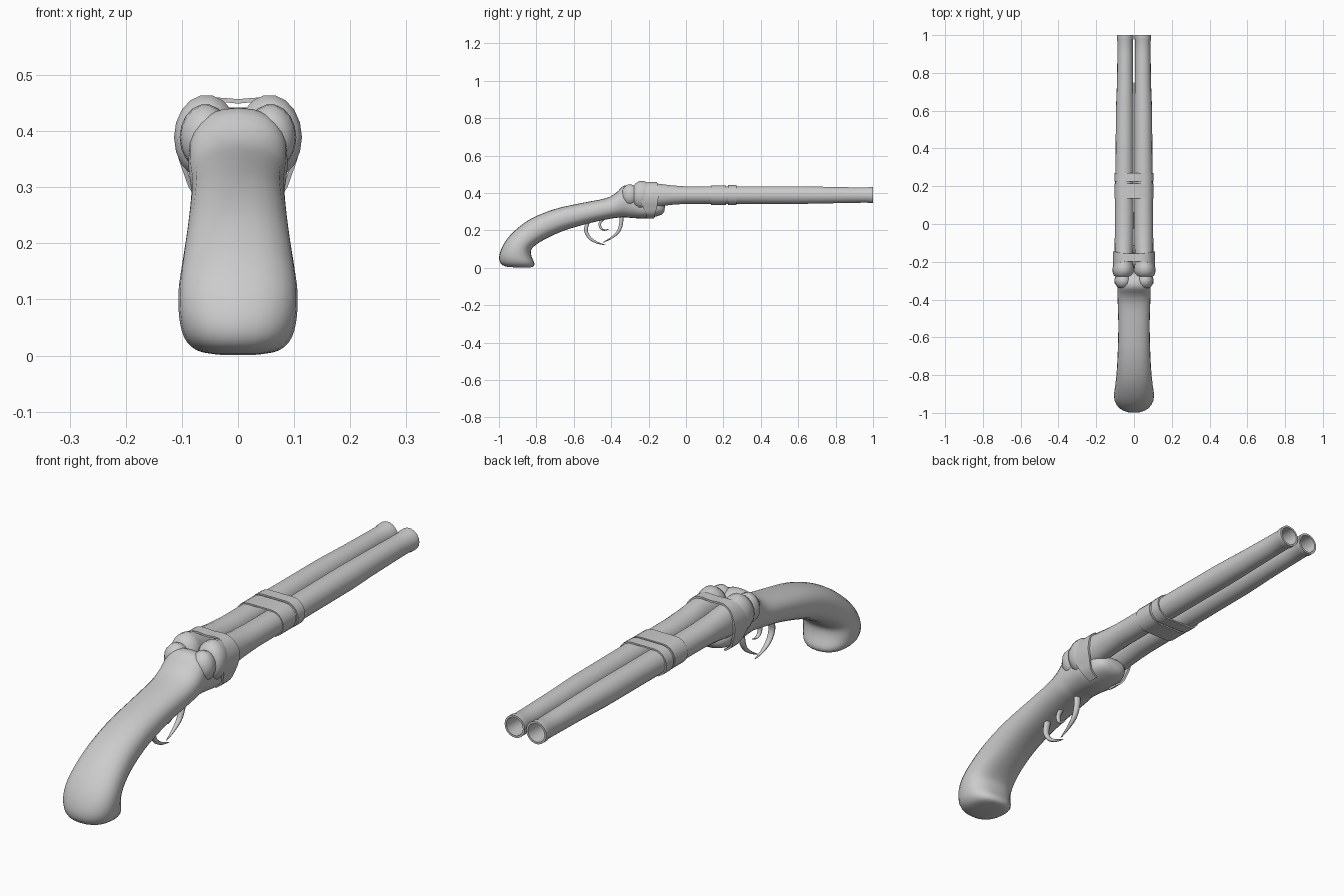
import bpy, bmesh, math
from mathutils import Vector


def loft(name, rings, cap=True, loop=False, angle=40):
    """Skin a list of equal-length point rings."""
    bm = bmesh.new()
    vs = [[bm.verts.new(p) for p in r] for r in rings]
    pairs = list(zip(vs, vs[1:])) + ([(vs[-1], vs[0])] if loop else [])
    for a, b in pairs:
        for i in range(len(a)):
            j = (i + 1) % len(a)
            bm.faces.new((a[i], a[j], b[j], b[i]))
    if cap:
        bm.faces.new(vs[0])
        bm.faces.new(vs[-1])
    bmesh.ops.recalc_face_normals(bm, faces=bm.faces)
    me = bpy.data.meshes.new(name)
    bm.to_mesh(me)
    bm.free()
    ob = bpy.data.objects.new(name, me)
    bpy.context.collection.objects.link(ob)
    bpy.ops.object.select_all(action='DESELECT')
    bpy.context.view_layer.objects.active = ob
    ob.select_set(True)
    bpy.ops.object.shade_smooth_by_angle(angle=math.radians(angle))
    return ob


def spline(pts, n):
    """Catmull-Rom resampling of tuples of any length."""
    pts = [Vector(p) for p in pts]
    out = []
    for i in range(len(pts) - 1):
        a, b, c, d = pts[max(i - 1, 0)], pts[i], pts[i + 1], pts[min(i + 2, len(pts) - 1)]
        for k in range(n):
            t = k / n
            out.append(b + 0.5 * t * ((c - a) + t * ((2 * a - 5 * b + 4 * c - d) + t * (3 * (b - c) + d - a))))
    return out + [pts[-1]]


def power(v, e):
    return math.copysign(abs(v) ** e, v)


# Stock: top edge (y, z), bottom edge (y, z), half width
sections = [
    (-0.95, 0.004, -0.85, 0.001, 0.04),
    (-0.982, 0.015, -0.818, 0.006, 0.075),
    (-0.998, 0.04, -0.811, 0.025, 0.096),
    (-0.995, 0.08, -0.825, 0.06, 0.105),
    (-0.97, 0.135, -0.828, 0.095, 0.106),
    (-0.92, 0.195, -0.80, 0.125, 0.100),
    (-0.83, 0.262, -0.74, 0.16, 0.092),
    (-0.70, 0.315, -0.65, 0.20, 0.086),
    (-0.55, 0.348, -0.52, 0.238, 0.083),
    (-0.43, 0.372, -0.42, 0.26, 0.086),
    (-0.375, 0.400, -0.365, 0.268, 0.088),
    (-0.335, 0.438, -0.33, 0.270, 0.088),
    (-0.29, 0.435, -0.28, 0.266, 0.086),
    (-0.24, 0.395, -0.23, 0.264, 0.086),
    (-0.17, 0.375, -0.18, 0.270, 0.083),
    (-0.125, 0.35, -0.132, 0.284, 0.062),
    (-0.112, 0.335, -0.115, 0.302, 0.035)]
rings = []
for ty, tz, by, bz, w in (tuple(s[:]) for s in (
        (*spline([x[:2] for x in sections], 3)[i], *spline([x[2:4] for x in sections], 3)[i],
         spline([(x[4], 0) for x in sections], 3)[i][0]) for i in range(3 * len(sections) - 2))):
    ring = []
    for k in range(24):
        a = math.tau * k / 24
        s = (power(math.sin(a), 0.85) + 1) / 2
        ring.append((w * power(math.cos(a), 0.85), by + (ty - by) * s, bz + (tz - bz) * s))
    rings.append(ring)
loft("stock", rings, angle=60)

# Barrel with breech knob, collar and hollow bore: y, centre x, radius x, radius z
profile = [
    (-0.342, 0.058, 0.012, 0.015), (-0.335, 0.058, 0.03, 0.038), (-0.315, 0.058, 0.044, 0.056),
    (-0.295, 0.058, 0.046, 0.059), (-0.278, 0.058, 0.040, 0.052), (-0.272, 0.058, 0.050, 0.062),
    (-0.25, 0.056, 0.058, 0.076), (-0.225, 0.056, 0.056, 0.076), (-0.205, 0.055, 0.050, 0.068),
    (-0.15, 0.053, 0.050, 0.062), (-0.08, 0.052, 0.050, 0.053), (0.0, 0.051, 0.050, 0.047),
    (0.2, 0.051, 0.049, 0.047), (0.4, 0.050, 0.047, 0.048), (0.6, 0.049, 0.047, 0.048),
    (0.75, 0.047, 0.043, 0.045), (0.9, 0.047, 0.041, 0.042), (0.97, 0.047, 0.041, 0.041),
    (0.98, 0.047, 0.044, 0.044), (1.0, 0.047, 0.044, 0.044), (1.0, 0.047, 0.036, 0.036),
    (0.75, 0.047, 0.034, 0.034)]
barrel = loft("barrels", [[(cx + rx * math.cos(math.tau * k / 18), y, 0.389 + rz * math.sin(math.tau * k / 18))
                           for k in range(18)] for y, cx, rx, rz in profile], angle=50)
mir = barrel.modifiers.new("mirror", 'MIRROR')
mir.use_mirror_merge = False


# Barrel bands: stadium-shaped rings wrapping both barrels
def band(name, y0, y1, r):
    def ring(y, rad):
        pts = []
        for side in (1, -1):
            for k in range(10):
                a = -side * math.pi / 2 + side * math.pi * k / 9
                if side < 0:
                    a = math.pi / 2 + math.pi * k / 9
                pts.append((side * 0.051 + rad * math.cos(a), y, 0.389 + rad * math.sin(a)))
        return pts
    loft(name, [ring(y0, r - 0.006), ring(y0, r), ring(y1, r), ring(y1, r - 0.006)], cap=False, loop=True)


band("barrel_band_front", 0.225, 0.27, 0.053)
band("barrel_band_rear", 0.135, 0.215, 0.052)

# Breech strap: flat strip over the barrels, down into the stock; x, z, rear y, front y
half = [(0.0, 0.457, -0.20, -0.155), (0.055, 0.459, -0.20, -0.155), (0.09, 0.439, -0.21, -0.15),
        (0.109, 0.40, -0.25, -0.145), (0.108, 0.36, -0.24, -0.15), (0.097, 0.325, -0.23, -0.155),
        (0.082, 0.29, -0.215, -0.165), (0.05, 0.265, -0.21, -0.17)]
half = [tuple(p) for p in spline(half, 3)]
path = [(-x, z, a, b) for x, z, a, b in half[:0:-1]] + half
strap = []
for x, z, a, b in path:
    n = Vector((x, 0, (z - 0.37))).normalized() * 0.008
    strap.append([(x, a, z), (x, b, z), (x - n.x, b, z - n.z), (x - n.x, a, z - n.z)])
loft("breech_strap", strap)


# Tapered hooks for guard and trigger: path of (y, z), root thickness
def hook(name, pts, wide, thick):
    path = spline(pts, 5)
    rings = []
    for i, p in enumerate(path):
        d = (path[min(i + 1, len(path) - 1)] - path[max(i - 1, 0)]).normalized()
        t = 1 - 0.9 * (i / (len(path) - 1)) ** 2
        rings.append([(wide * t * math.cos(a), p.x - d.y * thick * t * math.sin(a), p.y + d.x * thick * t * math.sin(a))
                      for a in (math.tau * k / 10 for k in range(10))])
    loft(name, rings, angle=60)


hook("guard_rear", [(-0.525, 0.245), (-0.535, 0.20), (-0.515, 0.16), (-0.475, 0.135), (-0.43, 0.122)], 0.014, 0.011)
hook("guard_front", [(-0.345, 0.275), (-0.348, 0.23), (-0.365, 0.19), (-0.40, 0.16), (-0.445, 0.135)], 0.014, 0.011)
hook("trigger", [(-0.435, 0.27), (-0.46, 0.24), (-0.455, 0.212), (-0.435, 0.202), (-0.412, 0.207)], 0.011, 0.008)
